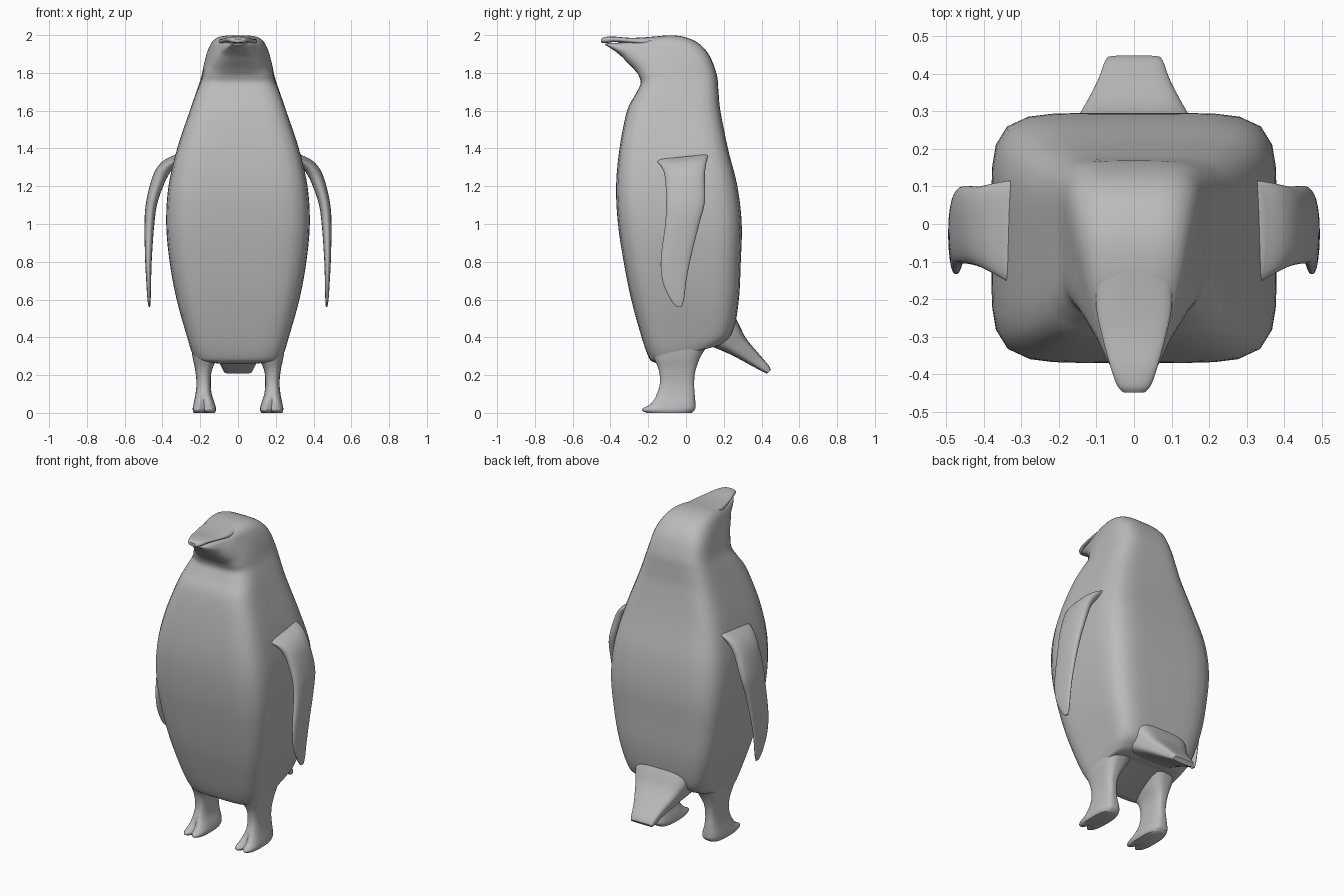
import bpy, bmesh, math

grey = bpy.data.materials.new("plain grey")
grey.diffuse_color = (0.5, 0.5, 0.5, 1)


def spline(a, b, c, d, t):
    """Catmull-Rom blend between sections b and c."""
    return [0.5 * (2 * q + (r - p) * t + (2 * p - 5 * q + 4 * r - s) * t * t
                   + (3 * q - p - 3 * r + s) * t ** 3) for p, q, r, s in zip(a, b, c, d)]


def loft(name, sections, steps=5, sides=48, shape=None, mirror=False):
    """Skin rounded rings; section = (y0, z0, y1, z1, x centre, half width, squareness)."""
    rows, last = [], len(sections) - 1
    for i in range(last):
        quad = [sections[min(max(i + k, 0), last)] for k in (-1, 0, 1, 2)]
        rows += [spline(*quad, s / steps) for s in range(steps)]
    rows.append(sections[-1])
    bm = bmesh.new()
    rings = []
    for y0, z0, y1, z1, xc, hw, n in rows:
        ring = []
        for k in range(sides):
            a = 2 * math.pi * k / sides
            c, s = math.cos(a), math.sin(a)
            r = (abs(c) ** n + abs(s) ** n) ** (-1 / n)
            u, v = r * c, r * s
            t = (v + 1) / 2
            p = [xc + hw * u, y0 + (y1 - y0) * t, z0 + (z1 - z0) * t]
            if shape:
                shape(p, u, v)
            ring.append(bm.verts.new(p))
        rings.append(ring)
    for a, b in zip(rings, rings[1:]):
        for k in range(sides):
            j = (k + 1) % sides
            bm.faces.new((a[k], a[j], b[j], b[k]))
    bm.faces.new(rings[0][::-1])
    bm.faces.new(rings[-1])
    bmesh.ops.recalc_face_normals(bm, faces=bm.faces)
    mesh = bpy.data.meshes.new(name)
    bm.to_mesh(mesh)
    bm.free()
    mesh.materials.append(grey)
    obj = bpy.data.objects.new(name, mesh)
    bpy.context.collection.objects.link(obj)
    if mirror:
        obj.modifiers.new("mirror", "MIRROR").use_bisect_axis = (False, False, False)
    bpy.ops.object.select_all(action="DESELECT")
    obj.select_set(True)
    bpy.context.view_layer.objects.active = obj
    bpy.ops.object.shade_smooth_by_angle(angle=math.radians(50))
    return obj


# Body flowing through the neck and head, then turning forward into the lower bill
loft("body_and_head", [
    (-0.13, 0.26, 0.09, 0.35, 0, 0.17, 4),
    (-0.175, 0.27, 0.15, 0.35, 0, 0.225, 4.5),
    (-0.20, 0.30, 0.20, 0.37, 0, 0.245, 5),
    (-0.235, 0.40, 0.25, 0.43, 0, 0.272, 6),
    (-0.29, 0.60, 0.28, 0.60, 0, 0.325, 6),
    (-0.33, 0.80, 0.29, 0.80, 0, 0.362, 6),
    (-0.36, 1.00, 0.295, 1.00, 0, 0.38, 6),
    (-0.37, 1.20, 0.272, 1.20, 0, 0.368, 6),
    (-0.352, 1.40, 0.222, 1.40, 0, 0.322, 6),
    (-0.312, 1.60, 0.182, 1.60, 0, 0.255, 5.5),
    (-0.265, 1.69, 0.172, 1.70, 0, 0.222, 5),
    (-0.24, 1.745, 0.163, 1.79, 0, 0.196, 4.5),
    (-0.25, 1.785, 0.125, 1.89, 0, 0.178, 4.5),
    (-0.268, 1.81, 0.065, 1.958, 0, 0.162, 4),
    (-0.288, 1.833, -0.02, 1.993, 0, 0.143, 4),
    (-0.315, 1.86, -0.12, 1.997, 0, 0.122, 3.5),
    (-0.345, 1.89, -0.22, 1.978, 0, 0.098, 3),
    (-0.38, 1.918, -0.33, 1.962, 0, 0.072, 3),
    (-0.415, 1.94, -0.40, 1.958, 0, 0.045, 2.5),
    (-0.428, 1.948, -0.425, 1.956, 0, 0.025, 2.5),
])

# Upper bill overhanging the mouth line
loft("upper_bill", [
    (-0.12, 1.93, -0.12, 1.997, 0, 0.10, 3),
    (-0.22, 1.945, -0.22, 1.988, 0, 0.101, 3),
    (-0.30, 1.957, -0.30, 1.986, 0, 0.085, 3),
    (-0.38, 1.963, -0.38, 1.992, 0, 0.063, 3),
    (-0.43, 1.957, -0.43, 1.99, 0, 0.045, 2.5),
    (-0.449, 1.962, -0.449, 1.98, 0, 0.028, 2.5),
], sides=32)

# Flippers
loft("flippers", [
    (-0.17, 1.34, 0.12, 1.37, 0.30, 0.045, 2.5),
    (-0.135, 1.31, 0.11, 1.335, 0.36, 0.046, 2.5),
    (-0.112, 1.25, 0.10, 1.26, 0.411, 0.04, 2.5),
    (-0.105, 1.12, 0.10, 1.12, 0.455, 0.031, 2.5),
    (-0.11, 1.00, 0.07, 1.00, 0.469, 0.026, 2.5),
    (-0.133, 0.82, 0.025, 0.82, 0.474, 0.018, 2.5),
    (-0.125, 0.70, 0.002, 0.70, 0.473, 0.013, 2.5),
    (-0.085, 0.605, -0.01, 0.605, 0.471, 0.009, 2.5),
    (-0.05, 0.56, -0.022, 0.56, 0.469, 0.004, 2.5),
], sides=32, mirror=True)


def toe_notch(p, u, v):
    """Split the front edge of the foot into two toes."""
    if v < 0 and p[2] < 0.1:
        p[1] += 0.045 * max(0, 1 - abs(u) / 0.45) * (1 - p[2] / 0.1) * v * v


# Legs and feet
loft("legs_and_feet", [
    (-0.21, 0.40, 0.17, 0.42, 0.155, 0.098, 3),
    (-0.175, 0.30, 0.09, 0.32, 0.17, 0.073, 3),
    (-0.145, 0.23, 0.052, 0.23, 0.182, 0.045, 3),
    (-0.138, 0.16, 0.043, 0.16, 0.182, 0.038, 3),
    (-0.155, 0.10, 0.046, 0.10, 0.182, 0.043, 3),
    (-0.19, 0.05, 0.05, 0.05, 0.179, 0.056, 3),
    (-0.24, 0.018, 0.048, 0.02, 0.178, 0.062, 3),
    (-0.215, 0.0, 0.03, 0.0, 0.178, 0.056, 3),
], shape=toe_notch, mirror=True)

# Tail
loft("tail", [
    (0.09, 0.37, 0.20, 0.62, 0, 0.21, 4),
    (0.16, 0.342, 0.275, 0.48, 0, 0.18, 4),
    (0.25, 0.302, 0.318, 0.395, 0, 0.143, 4),
    (0.35, 0.248, 0.388, 0.31, 0, 0.10, 4),
    (0.41, 0.216, 0.437, 0.252, 0, 0.08, 4),
    (0.43, 0.208, 0.449, 0.228, 0, 0.072, 4),
])
